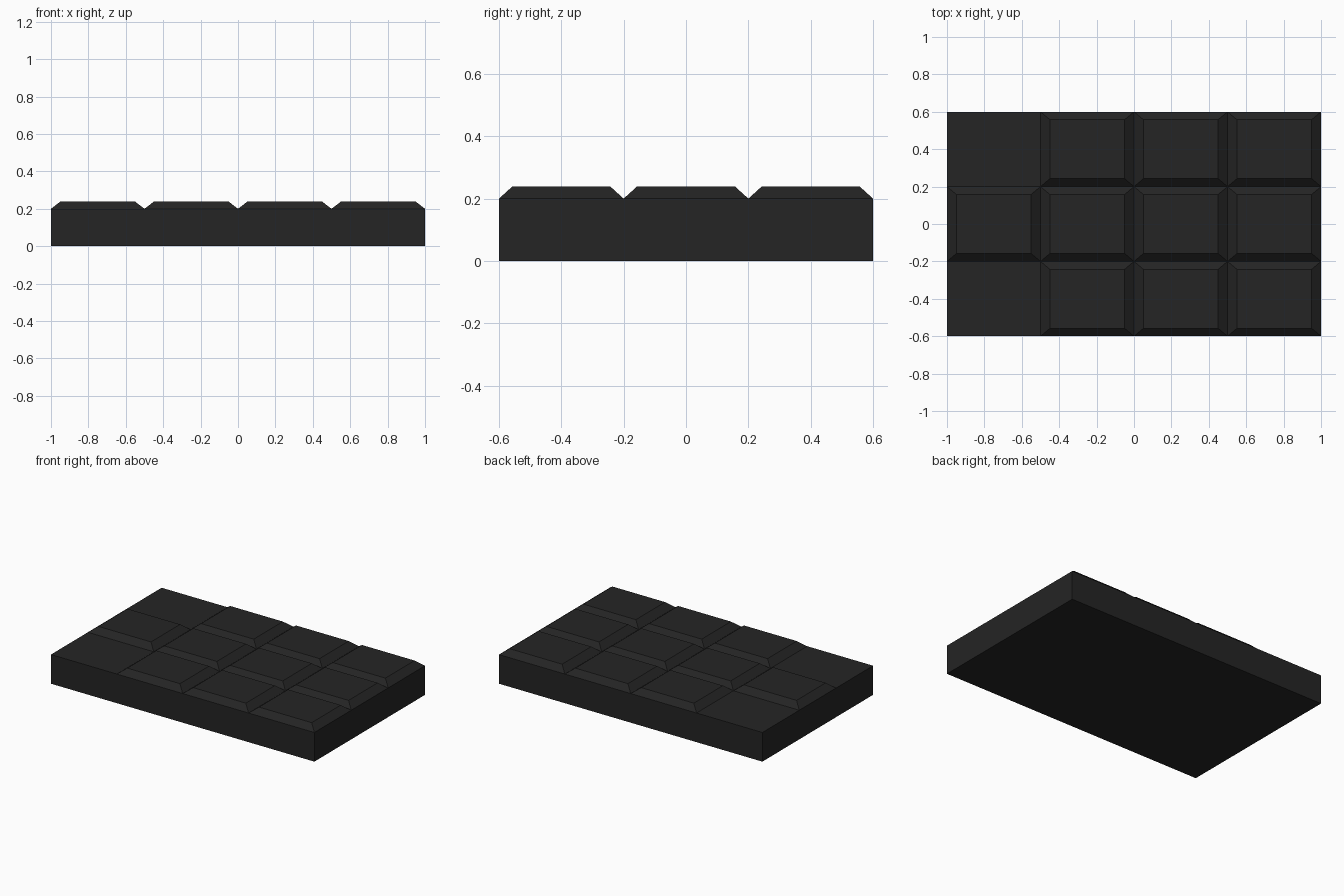
import bpy, bmesh

if "Cube" in bpy.data.objects:
    bpy.data.objects.remove(bpy.data.objects["Cube"])

COLS, ROWS = 4, 3
CW, CD = 0.5, 0.4          # cell width and depth
BASE_H, TOP_H = 0.2, 0.238
INSET_X, INSET_Y = 0.05, 0.042

mat = bpy.data.materials.new("dark_charcoal")
mat.diffuse_color = (0.018, 0.018, 0.018, 1)
mat.use_nodes = True
mat.node_tree.nodes["Principled BSDF"].inputs["Base Color"].default_value = mat.diffuse_color

bm = bmesh.new()

# slab with a top divided into cells
xs = [-1 + CW * i for i in range(COLS + 1)]
ys = [-0.6 + CD * j for j in range(ROWS + 1)]
grid = [[bm.verts.new((x, y, BASE_H)) for y in ys] for x in xs]
cells = {}
for i in range(COLS):
    for j in range(ROWS):
        cells[i, j] = bm.faces.new((grid[i][j], grid[i + 1][j],
                                    grid[i + 1][j + 1], grid[i][j + 1]))
rim = [e for e in bm.edges if e.is_boundary]
ext = bmesh.ops.extrude_edge_only(bm, edges=rim)["geom"]
for v in ext:
    if isinstance(v, bmesh.types.BMVert):
        v.co.z = 0
bmesh.ops.contextual_create(
    bm, geom=[e for e in ext if isinstance(e, bmesh.types.BMEdge)
              and all(v.co.z == 0 for v in e.verts)])

# raised bevelled pieces; the two left corner cells stay flat
for (i, j), face in cells.items():
    if i == 0 and j != 1:
        continue
    c = face.calc_center_median()
    bmesh.ops.inset_individual(bm, faces=[face], thickness=0.03)
    for v in face.verts:
        sx = 1 if v.co.x > c.x else -1
        sy = 1 if v.co.y > c.y else -1
        v.co = (c.x + sx * (CW / 2 - INSET_X), c.y + sy * (CD / 2 - INSET_Y), TOP_H)

bmesh.ops.recalc_face_normals(bm, faces=bm.faces)
mesh = bpy.data.meshes.new("segmented_bar")
bm.to_mesh(mesh)
bm.free()
mesh.materials.append(mat)
bar = bpy.data.objects.new("segmented_bar", mesh)
bpy.context.collection.objects.link(bar)
